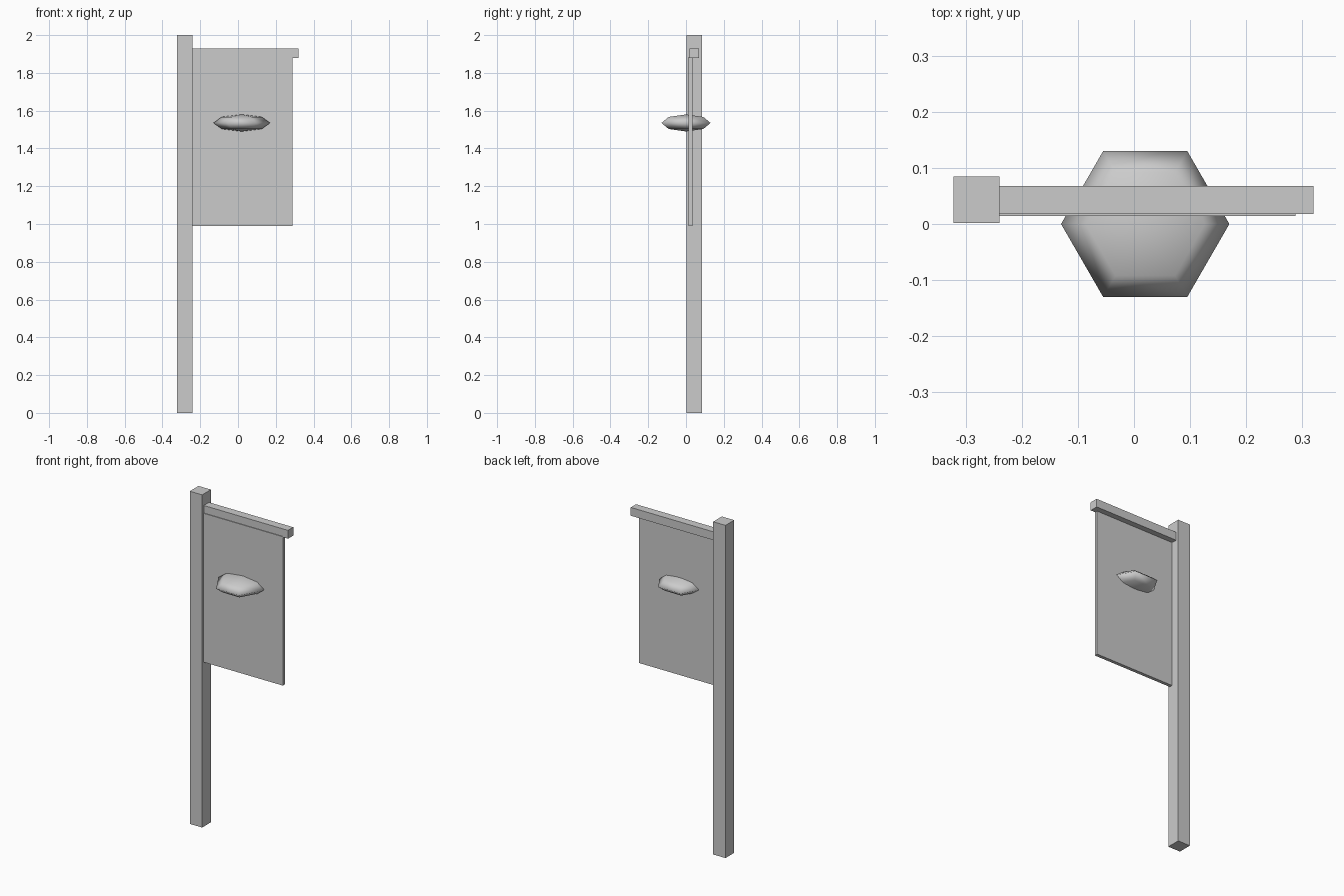
import bpy, bmesh
from math import sin, cos, pi, tau
from mathutils import Matrix, Vector

if "Cube" in bpy.data.objects:
    bpy.data.objects.remove(bpy.data.objects["Cube"])


def finish(name, bm, smooth=False):
    bmesh.ops.recalc_face_normals(bm, faces=bm.faces)
    for f in bm.faces:
        f.smooth = smooth
    mesh = bpy.data.meshes.new(name)
    bm.to_mesh(mesh)
    bm.free()
    obj = bpy.data.objects.new(name, mesh)
    bpy.context.collection.objects.link(obj)
    return obj


def box(name, lo, hi):
    lo, hi = Vector(lo), Vector(hi)
    bm = bmesh.new()
    bmesh.ops.create_cube(bm, size=1, matrix=Matrix.Translation((lo + hi) / 2)
                          @ Matrix.Diagonal((*(hi - lo), 1)))
    return finish(name, bm)


def low_poly_sphere(name, segments, rings, radius, height):
    # Half-ellipse profile spun around z, first meridian on the x axis
    bm = bmesh.new()
    pts = [bm.verts.new((radius * sin(pi * i / rings), 0, height * cos(pi * i / rings)))
           for i in range(rings + 1)]
    edges = [bm.edges.new(p) for p in zip(pts, pts[1:])]
    bmesh.ops.spin(bm, geom=pts + edges, cent=(0, 0, 0), axis=(0, 0, 1),
                   angle=tau, steps=segments)
    bmesh.ops.remove_doubles(bm, verts=bm.verts, dist=1e-4)
    return finish(name, bm, smooth=True)


# Upright post, top rail and hanging cloth
box("post", (-0.322, 0.002, 0), (-0.24, 0.085, 2))
box("top_rail", (-0.24, 0.018, 1.88), (0.32, 0.068, 1.93))
box("banner_cloth", (-0.24, 0.014, 0.99), (0.288, 0.034, 1.885))

# Flattened emblem passing through the cloth
emblem = low_poly_sphere("emblem", 6, 4, 0.15, 0.045)
emblem.location = (0.02, 0, 1.535)
